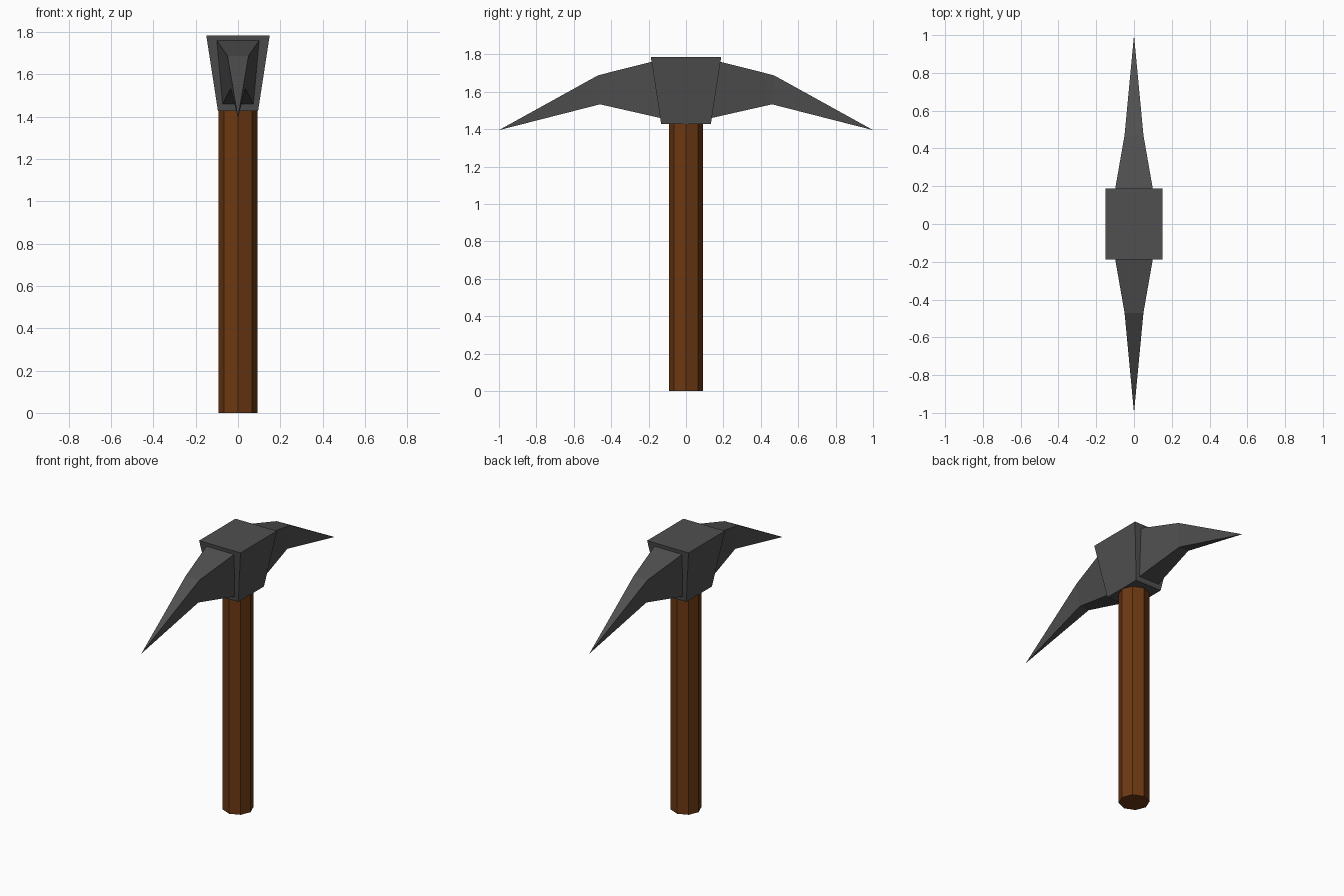
import bpy
import bmesh

if "Cube" in bpy.data.objects:
    bpy.data.objects.remove(bpy.data.objects["Cube"])


def material(name, rgb):
    mat = bpy.data.materials.new(name)
    mat.diffuse_color = (*rgb, 1)
    mat.use_nodes = True
    mat.node_tree.nodes["Principled BSDF"].inputs["Base Color"].default_value = mat.diffuse_color
    return mat


def add_object(name, bm, mat):
    bmesh.ops.recalc_face_normals(bm, faces=bm.faces)
    mesh = bpy.data.meshes.new(name)
    bm.to_mesh(mesh)
    bm.free()
    mesh.materials.append(mat)
    obj = bpy.data.objects.new(name, mesh)
    bpy.context.collection.objects.link(obj)
    return obj


def bridge(bm, a, b):
    for i in range(4):
        j = (i + 1) % 4
        bm.faces.new((a[i], a[j], b[j], b[i]))


wood = material("wood", (0.15, 0.04, 0.006))
iron = material("dark_iron", (0.08, 0.08, 0.08))

# Octagonal handle, corners on the axes
bm = bmesh.new()
bmesh.ops.create_cone(bm, cap_ends=True, segments=8, radius1=0.092,
                      radius2=0.092, depth=1.43)
for v in bm.verts:
    v.co.z += 0.715
handle = add_object("handle", bm, wood)
corner = min(abs(v.co.x) for v in handle.data.vertices)
if corner > 0.01:
    import math
    from mathutils import Matrix
    handle.data.transform(Matrix.Rotation(math.pi / 8, 4, "Z"))

# Head: tapered socket block with a pointed pick growing from each end
bm = bmesh.new()
top, bottom = [
    [bm.verts.new((sx * x, sy * y, z))
     for sx, sy in ((-1, -1), (1, -1), (1, 1), (-1, 1))]
    for x, y, z in ((0.15, 0.188, 1.785), (0.095, 0.133, 1.428))
]
bm.faces.new(top)
bm.faces.new(bottom)
for i in (1, 3):
    j = (i + 1) % 4
    bm.faces.new((top[i], top[j], bottom[j], bottom[i]))

# Section rows: upper (half width, y, z), lower (half width, y, z)
root = ((0.10, 0.184, 1.76), (0.073, 0.138, 1.46))
bend = ((0.05, 0.47, 1.688), (0.035, 0.46, 1.533))
for side, (a, b) in ((-1, (0, 1)), (1, (3, 2))):
    rings = [[top[a], top[b], bottom[b], bottom[a]]]
    for (xu, yu, zu), (xl, yl, zl) in (root, bend):
        rings.append([bm.verts.new(p) for p in (
            (-xu, side * yu, zu), (xu, side * yu, zu),
            (xl, side * yl, zl), (-xl, side * yl, zl))])
    bridge(bm, rings[0], rings[1])
    bridge(bm, rings[1], rings[2])
    tip = bm.verts.new((0, side, 1.395))
    for i in range(4):
        bm.faces.new((rings[2][i], rings[2][(i + 1) % 4], tip))
add_object("pick_head", bm, iron)
